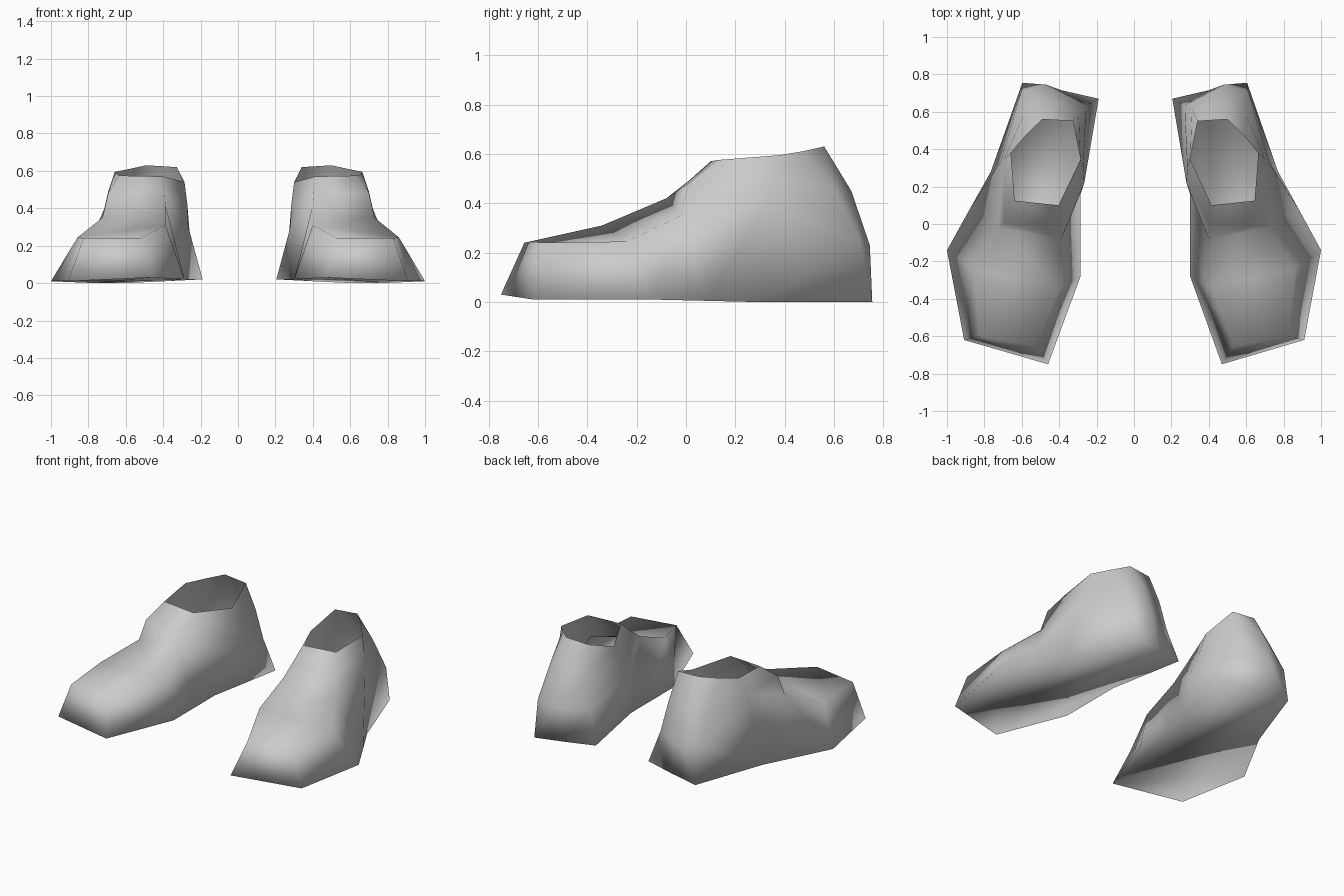
import bpy
import bmesh

cube = bpy.data.objects.get("Cube")
if cube:
    bpy.data.objects.remove(cube, do_unlink=True)

# One plain grey for both shoes
grey = bpy.data.materials.new("plain_grey")
grey.use_nodes = True
grey.diffuse_color = (0.6, 0.6, 0.6, 1)
shader = next(n for n in grey.node_tree.nodes if n.type == "BSDF_PRINCIPLED")
shader.inputs["Base Color"].default_value = grey.diffuse_color
shader.inputs["Roughness"].default_value = 0.8

# Sole outline, from the inner toe round the outer side and heel
SOLE = [(.47, -.75, .03), (.91, -.62, .01), (1, -.14, .01), (.88, .08, .01),
        (.77, .28, 0), (.605, .755, 0), (.4, .715, .01), (.205, .67, .02),
        (.3, .16, .02), (.3, -.05, .02), (.3, -.28, .02)]

# Top edge of the side walls, in the same order
SHOULDER = [(.53, -.655, .24), (.83, -.6, .24), (.86, -.24, .245), (.73, -.02, .35),
            (.72, .33, .4), (.61, .71, .24), (.48, .745, .23), (.27, .635, .23),
            (.28, .22, .3), (.4, -.08, .42), (.4, -.34, .31)]

# Ankle and collar loops, from the outer instep round the heel to the inner instep
ANKLE = [(.7, .01, .48), (.7, .35, .49), (.59, .6, .46), (.49, .67, .45),
         (.31, .61, .43), (.285, .3, .42), (.405, .01, .49)]
COLLAR = [(.645, .125, .575), (.665, .38, .595), (.59, .47, .61), (.5, .56, .63),
          (.34, .55, .62), (.3, .345, .54), (.415, .1, .57)]


def bridge(bm, lower, upper):
    """Join two closed loops of equal length with quads."""
    count = len(lower)
    for i in range(count):
        j = (i + 1) % count
        bm.faces.new((lower[i], lower[j], upper[j], upper[i]))


def make_shoe(name, side, widen):
    """Build one shoe; side is the sign of x, widen stretches it inwards."""
    bm = bmesh.new()

    def loop(points):
        return [bm.verts.new((side * (1 - (1 - x) * widen), y, z)) for x, y, z in points]

    sole, shoulder = loop(SOLE), loop(SHOULDER)
    ankle, collar = loop(ANKLE), loop(COLLAR)

    # Sole and side walls
    bm.faces.new(list(reversed(sole)))
    bridge(bm, sole, shoulder)

    # Toe cap and instep
    toe_in, toe_out, ball_out, instep_out = shoulder[:4]
    instep_in, ball_in = shoulder[-2:]
    bm.faces.new((toe_in, toe_out, ball_out, ball_in))
    bm.faces.new((ball_in, ball_out, instep_out, instep_in))

    # Ankle up to the open collar
    bridge(bm, shoulder[3:-1], ankle)
    bridge(bm, ankle, collar)

    if side < 0:
        bmesh.ops.reverse_faces(bm, faces=bm.faces[:])
    for face in bm.faces:
        face.smooth = True

    mesh = bpy.data.meshes.new(name)
    bm.to_mesh(mesh)
    bm.free()
    mesh.materials.append(grey)
    shoe = bpy.data.objects.new(name, mesh)
    bpy.context.collection.objects.link(shoe)
    return shoe


make_shoe("left_shoe", 1, 1.0)
make_shoe("right_shoe", -1, 1.02)
